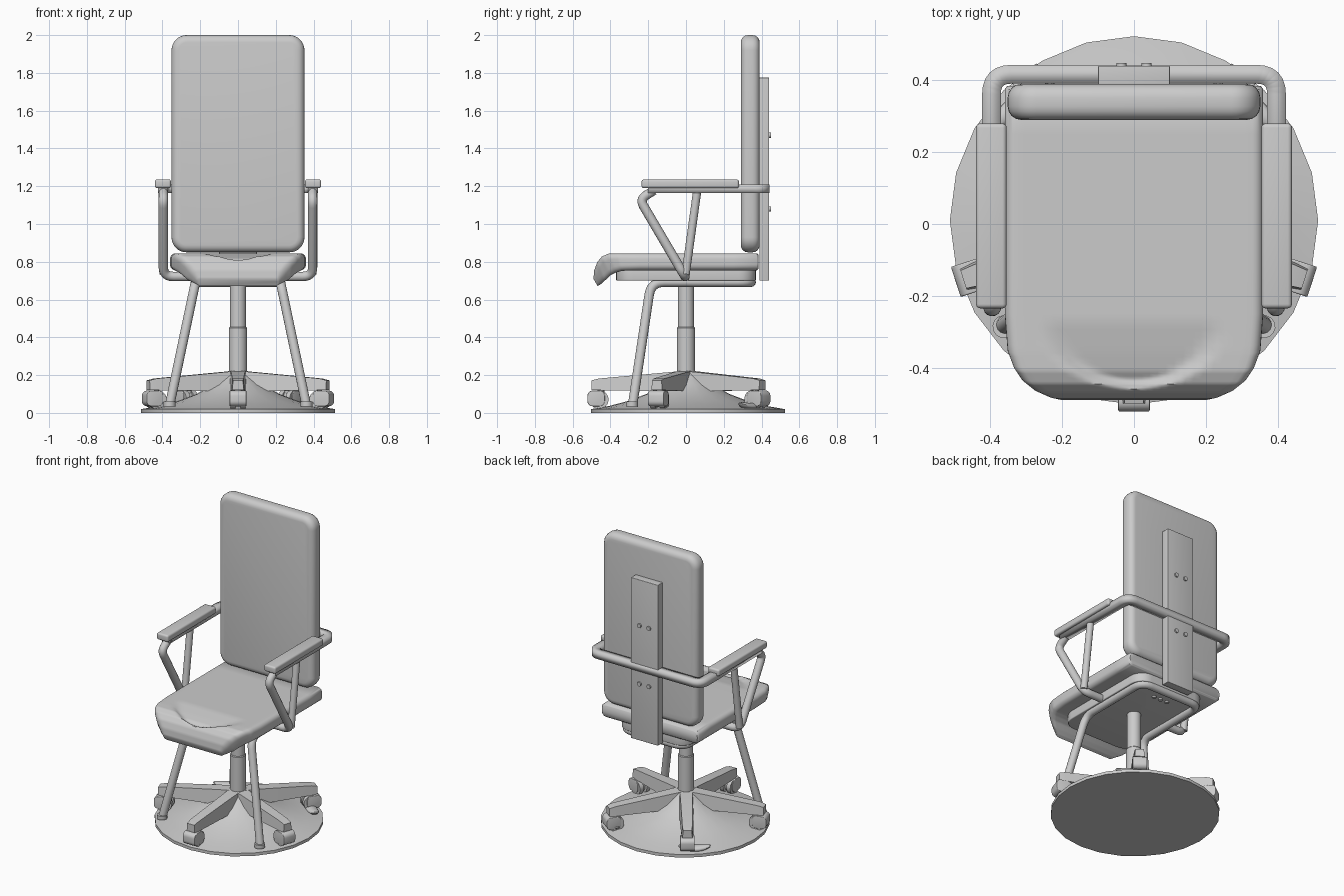
import bpy, bmesh, math
from mathutils import Vector, Matrix

if "Cube" in bpy.data.objects:
    bpy.data.objects.remove(bpy.data.objects["Cube"])


def finish(bm, name, angle=35):
    bmesh.ops.recalc_face_normals(bm, faces=bm.faces[:])
    me = bpy.data.meshes.new(name)
    bm.to_mesh(me)
    bm.free()
    me.shade_smooth()
    me.set_sharp_from_angle(angle=math.radians(angle))
    ob = bpy.data.objects.new(name, me)
    bpy.context.collection.objects.link(ob)
    return ob


def box(name, lo, hi, corner=0, axis=2, edge=0, seg=6):
    """Box with optional rounded corners along one axis, then rounded rims."""
    lo, hi = Vector(lo), Vector(hi)
    bm = bmesh.new()
    bmesh.ops.create_cube(bm, size=1)
    for v in bm.verts:
        v.co = (lo + hi) / 2 + v.co * (hi - lo)
    if corner:
        es = [e for e in bm.edges
              if abs((e.verts[0].co - e.verts[1].co).normalized()[axis]) > .9]
        bmesh.ops.bevel(bm, geom=es, offset=corner, segments=seg, profile=.5, affect='EDGES')
    if edge:
        es = [e for e in bm.edges if e.calc_face_angle(0) > 1]
        bmesh.ops.bevel(bm, geom=es, offset=edge, segments=4, profile=.5, affect='EDGES')
    return finish(bm, name)


def fillet(pts, r, seg=6):
    pts = [Vector(p) for p in pts]
    out = [pts[0]]
    for a, b, c in zip(pts, pts[1:], pts[2:]):
        d = min(r, (a - b).length * .45, (c - b).length * .45)
        p, q = b + (a - b).normalized() * d, b + (c - b).normalized() * d
        for i in range(seg + 1):
            t = i / seg
            out.append(p * (1 - t) ** 2 + b * 2 * t * (1 - t) + q * t * t)
    return out + [pts[-1]]


def tube(name, pts, rad, r=.06, n=14):
    path = fillet(pts, r)
    bm = bmesh.new()
    rings, side = [], None
    for i, p in enumerate(path):
        t = (path[min(i + 1, len(path) - 1)] - path[max(i - 1, 0)]).normalized()
        side = t.orthogonal() if side is None else side - t * side.dot(t)
        side.normalize()
        up = t.cross(side)
        rings.append([bm.verts.new(p + rad * (side * math.cos(k * math.tau / n) + up * math.sin(k * math.tau / n)))
                      for k in range(n)])
    skin(bm, rings)
    return finish(bm, name)


def skin(bm, rings):
    n = len(rings[0])
    for a, b in zip(rings, rings[1:]):
        for k in range(n):
            bm.faces.new((a[k], a[(k + 1) % n], b[(k + 1) % n], b[k]))
    bm.faces.new(rings[0])
    bm.faces.new(rings[-1][::-1])


def lathe(name, prof, n, centre=(0, 0), angle=35):
    bm = bmesh.new()
    skin(bm, [[bm.verts.new((centre[0] + r * math.cos(k * math.tau / n),
                             centre[1] + r * math.sin(k * math.tau / n), z)) for k in range(n)] for r, z in prof])
    return finish(bm, name, angle)


def cyl(name, p, q, rad, n=20):
    return tube(name, [p, q], rad, n=n)


# Backrest cushion, rear support plate and its screws
box("backrest", (-.352, .29, .85), (.352, .39, 2), .08, 1, .038, 8)
box("back_plate", (-.1, .388, .70), (.1, .44, 1.775), edge=.003)
for x in (-.035, .035):
    for z in (1.08, 1.47):
        cyl("back_screw", (x, .43, z), (x, .449, z), .014, 12)

# Seat: rows from back to front (top y, top z, bottom y, bottom z, half width)
rows = [(.385, .835, .385, .765, .353), (.375, .845, .375, .755, .36),
        (-.25, .845, -.25, .755, .36), (-.36, .845, -.34, .752, .352),
        (-.41, .843, -.37, .743, .335), (-.445, .828, -.40, .728, .312),
        (-.47, .798, -.43, .70, .28), (-.486, .755, -.45, .682, .245),
        (-.49, .71, -.468, .672, .215)]
fine = []
for a, b in zip(rows, rows[1:]):
    fine += [[p + (q - p) * i / 5 for p, q in zip(a, b)] for i in range(5)]
fine.append(rows[-1])
bm = bmesh.new()
rings = []
for yt, zt, yb, zb, hw in fine:
    c = min(.03, (zt - zb) * .4)
    sec = [(-1 + 2 * i / 28, 1) for i in range(29)]
    arc = [(math.cos(i * math.pi / 10), math.sin(i * math.pi / 10)) for i in range(6)]
    h = zt - zb
    ring = []
    for u, _ in sec:
        ring.append((u * (hw - c), h))
    ring += [(hw - c + c * a, h - c + c * b) for a, b in arc[::-1][1:]]
    ring += [(hw - c + c * a, c - c * b) for a, b in arc]
    ring += [(-hw + c - c * a, c - c * b) for a, b in arc[::-1]]
    ring += [(-hw + c - c * a, h - c + c * b) for a, b in arc[:-1]]
    vs = []
    for x, z in ring:
        t = z / h
        y, zz = yb + (yt - yb) * t, zb + z
        # shallow crescent dip at the front of the cushion
        e = (x / .25) ** 2 + ((y + .27) / .19) ** 2
        if t > .99 and y < -.27 and e < 1:
            zz -= .035 * (-.27 - y) / .19 * min(1, (1 - e) * 4)
        vs.append(bm.verts.new((x, y, zz)))
    rings.append(vs)
skin(bm, rings)
finish(bm, "seat", 50)

# Pan under the seat, with screws
box("seat_pan", (-.26, -.37, .70), (.26, .37, .76), .09, 2, .006)
for x in (-.05, 0, .05):
    cyl("pan_screw", (x, .25, .69), (x, .25, .705), .013, 12)

# Flat bar wrapping behind the backrest and under the arm pads
path = fillet([(-.397, -.2, 0), (-.397, .417, 0), (.397, .417, 0), (.397, -.2, 0)], .055)
bm = bmesh.new()
pairs = [[bm.verts.new((p.x, p.y, z)) for z in (1.163, 1.208)] for p in path]
for a, b in zip(pairs, pairs[1:]):
    bm.faces.new((a[0], b[0], b[1], a[1]))
bar = finish(bm, "arm_bar")
m = bar.modifiers.new("thickness", 'SOLIDIFY')
m.thickness, m.offset, m.use_even_offset = .052, 0, True

# Arms and front legs, both sides
for s in (-1, 1):
    xs = sorted((s * .355, s * .44))
    box("arm_pad", (xs[0], -.235, 1.19), (xs[1], .28, 1.236), edge=.012)
    x = s * .395
    tube("arm_support", [(x, -.17, 1.178), (x, -.245, 1.13), (x, -.005, .722), (s * .2, -.005, .722)], .025, .055)
    tube("arm_strut", [(x, .06, 1.18), (x, -.002, .735)], .022)
    cyl("leg_foot", (s * .362, -.286, .035), (s * .362, -.286, .06), .032, 14)

# One bent tube forms both front legs and the frame under the seat
half = [(.362, -.283, .04), (.225, -.185, .692), (.225, .345, .692)]
tube("front_legs", half + [(-x, y, z) for x, y, z in half[::-1]], .025, .07)

# Centre column
lathe("column_lower", [(.048, .15), (.048, .45), (.044, .455)], 24)
lathe("column_upper", [(.043, .44), (.043, .72)], 24)

# Faceted floor disc with a flared dome
lathe("floor_disc", [(.513, 0), (.513, .02), (.42, .036), (.32, .062), (.22, .1), (.13, .15), (.06, .215)],
      24, (0, .01), 30)

# Five spokes with castors
for i in range(5):
    ang = math.radians(-90 + 72 * i)
    rot = Matrix.Rotation(ang, 4, 'Z')
    bm = bmesh.new()
    rings = []
    for r, wt, wb, zb, zt in [(.02, .04, .05, .11, .222), (.12, .036, .045, .115, .213),
                              (.46, .030, .036, .12, .182), (.50, .026, .03, .122, .172)]:
        rings.append([bm.verts.new(p) for p in
                      ((r, -wb, zb), (r, wb, zb), (r, wt, zt), (r, -wt, zt))])
    skin(bm, rings)
    bmesh.ops.bevel(bm, geom=[e for e in bm.edges if e.calc_face_angle(0) > 1],
                    offset=.008, segments=2, profile=.5, affect='EDGES')
    parts = [finish(bm, "spoke")]
    parts.append(box("castor_hood", (.43, -.044, .035), (.522, .044, .118), .028, 1, .004))
    for s in (-1, 1):
        parts.append(cyl("castor_wheel", (.46, s * .012, .07), (.46, s * .04, .07), .05))
    parts.append(cyl("castor_stem", (.45, 0, .1), (.45, 0, .14), .018, 12))
    # Flat brake paddles on the two rear castors
    if i in (2, 3):
        s = -1 if i == 2 else 1
        bm = bmesh.new()
        bmesh.ops.create_uvsphere(bm, u_segments=20, v_segments=10, radius=1)
        for v in bm.verts:
            v.co = Vector((.455 + .035 * v.co.x, s * .045 + .1 * v.co.y, .033 + .02 * v.co.z + .018 * v.co.y ** 2))
        parts.append(finish(bm, "brake_paddle"))
    for p in parts:
        p.data.transform(rot)
